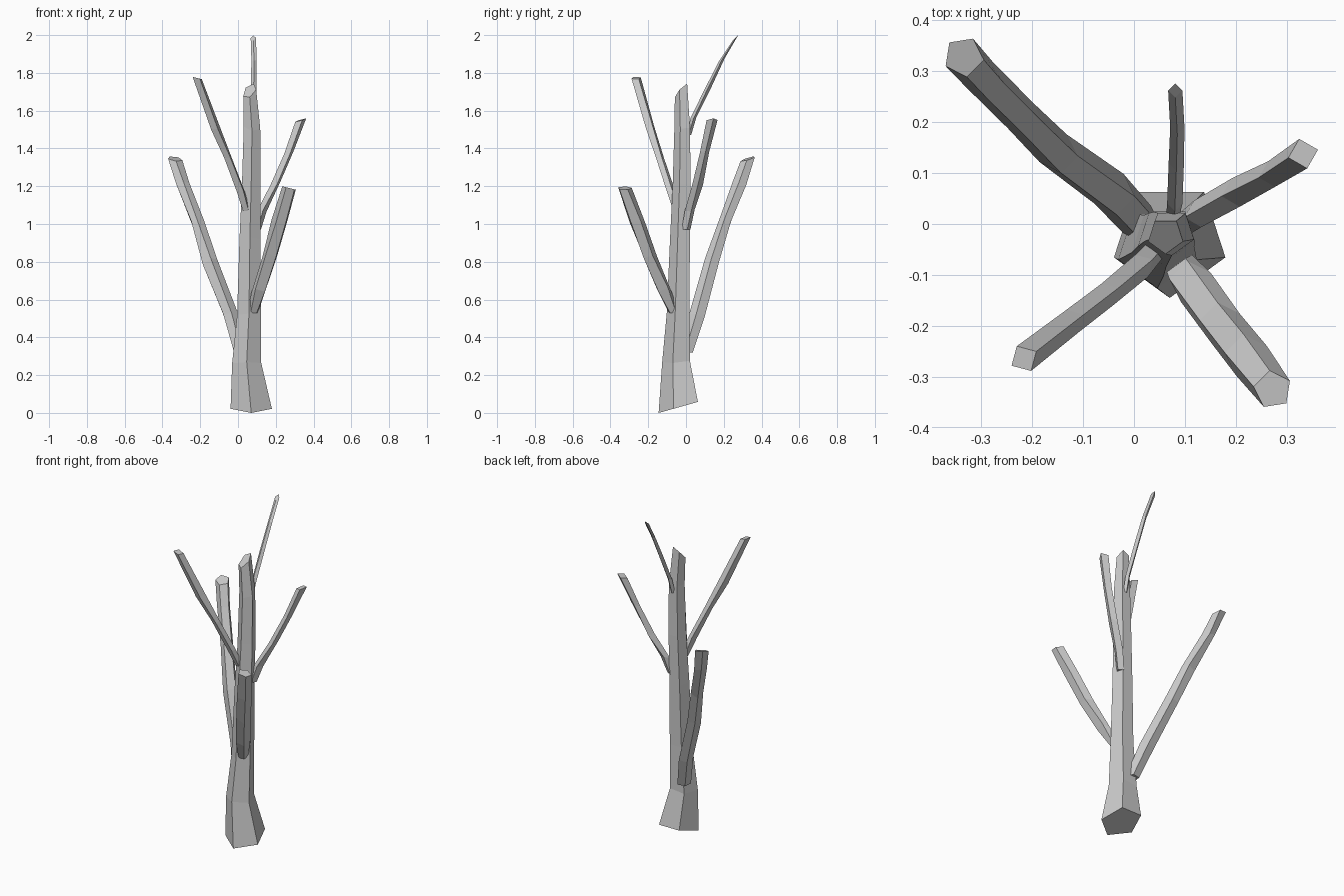
import bpy, bmesh, math, random
from mathutils import Vector

random.seed(4)


def limb(name, rings, sides=5, phase=-90, tilt_base=(0, 0), tilt_tip=(0, 0), jitter=0.0):
    """Faceted tube through near-level rings (x, y, z, radius); the end rings may slope."""
    bm = bmesh.new()
    loops = []
    last = len(rings) - 1
    for i, (x, y, z, r) in enumerate(rings):
        tx, ty = tilt_base if i == 0 else tilt_tip if i == last else (0, 0)
        loop = []
        for k in range(sides):
            a = math.radians(phase) + math.tau * k / sides
            dx, dy = r * math.cos(a), r * math.sin(a)
            dz = dx * tx + dy * ty
            if 0 < i < last:
                dz += random.uniform(-jitter, jitter)
            loop.append(bm.verts.new(Vector((x + dx, y + dy, z + dz))))
        loops.append(loop)
    for lo, hi in zip(loops, loops[1:]):
        for k in range(sides):
            n = (k + 1) % sides
            bm.faces.new((lo[k], lo[n], hi[n], hi[k]))
    bm.faces.new(loops[0][::-1])
    bm.faces.new(loops[-1])
    bmesh.ops.recalc_face_normals(bm, faces=bm.faces[:])
    mesh = bpy.data.meshes.new(name)
    bm.to_mesh(mesh)
    bm.free()
    ob = bpy.data.objects.new(name, mesh)
    bpy.context.collection.objects.link(ob)
    return ob


# Trunk: flared five-sided foot, broken sloping top
limb("trunk", [
    (0.070, -0.030, 0.032, 0.115),
    (0.046, -0.045, 0.28, 0.081),
    (0.058, -0.036, 0.53, 0.066),
    (0.063, -0.026, 0.93, 0.058),
    (0.070, -0.018, 1.20, 0.052),
    (0.074, -0.016, 1.50, 0.046),
    (0.062, -0.023, 1.705, 0.036),
], tilt_base=(0, 0.28), tilt_tip=(0.5, 0.95), jitter=0.02)

# Lower branches
limb("back_left_branch", [
    (0.015, 0.000, 0.32, 0.040),
    (-0.040, 0.060, 0.52, 0.043),
    (-0.150, 0.140, 0.80, 0.040),
    (-0.215, 0.205, 1.00, 0.037),
    (-0.295, 0.285, 1.22, 0.038),
    (-0.334, 0.328, 1.345, 0.040),
], phase=135, tilt_tip=(-0.15, 0.3), jitter=0.02)
limb("front_right_branch", [
    (0.080, -0.065, 0.53, 0.028),
    (0.112, -0.115, 0.65, 0.043),
    (0.170, -0.195, 0.83, 0.042),
    (0.222, -0.260, 1.02, 0.044),
    (0.272, -0.325, 1.19, 0.038),
], phase=-45, tilt_tip=(-0.25, 0), jitter=0.02)

# Upper branches
limb("right_branch", [
    (0.098, 0.000, 0.97, 0.024),
    (0.125, 0.020, 1.07, 0.027),
    (0.200, 0.062, 1.22, 0.029),
    (0.270, 0.098, 1.38, 0.026),
    (0.332, 0.138, 1.55, 0.030),
], sides=4, phase=15, tilt_tip=(0.3, 0.1), jitter=0.015)
limb("front_left_branch", [
    (0.045, -0.048, 1.07, 0.022),
    (0.015, -0.082, 1.18, 0.025),
    (-0.052, -0.138, 1.34, 0.024),
    (-0.120, -0.190, 1.51, 0.025),
    (-0.216, -0.264, 1.773, 0.028),
], sides=4, phase=-150, tilt_tip=(-0.25, 0), jitter=0.012)
limb("top_twig", [
    (0.076, 0.014, 1.47, 0.013),
    (0.080, 0.040, 1.56, 0.015),
    (0.083, 0.120, 1.73, 0.015),
    (0.085, 0.190, 1.87, 0.014),
    (0.081, 0.262, 1.985, 0.014),
], sides=4, phase=0, tilt_tip=(0, 1.0), jitter=0.006)
